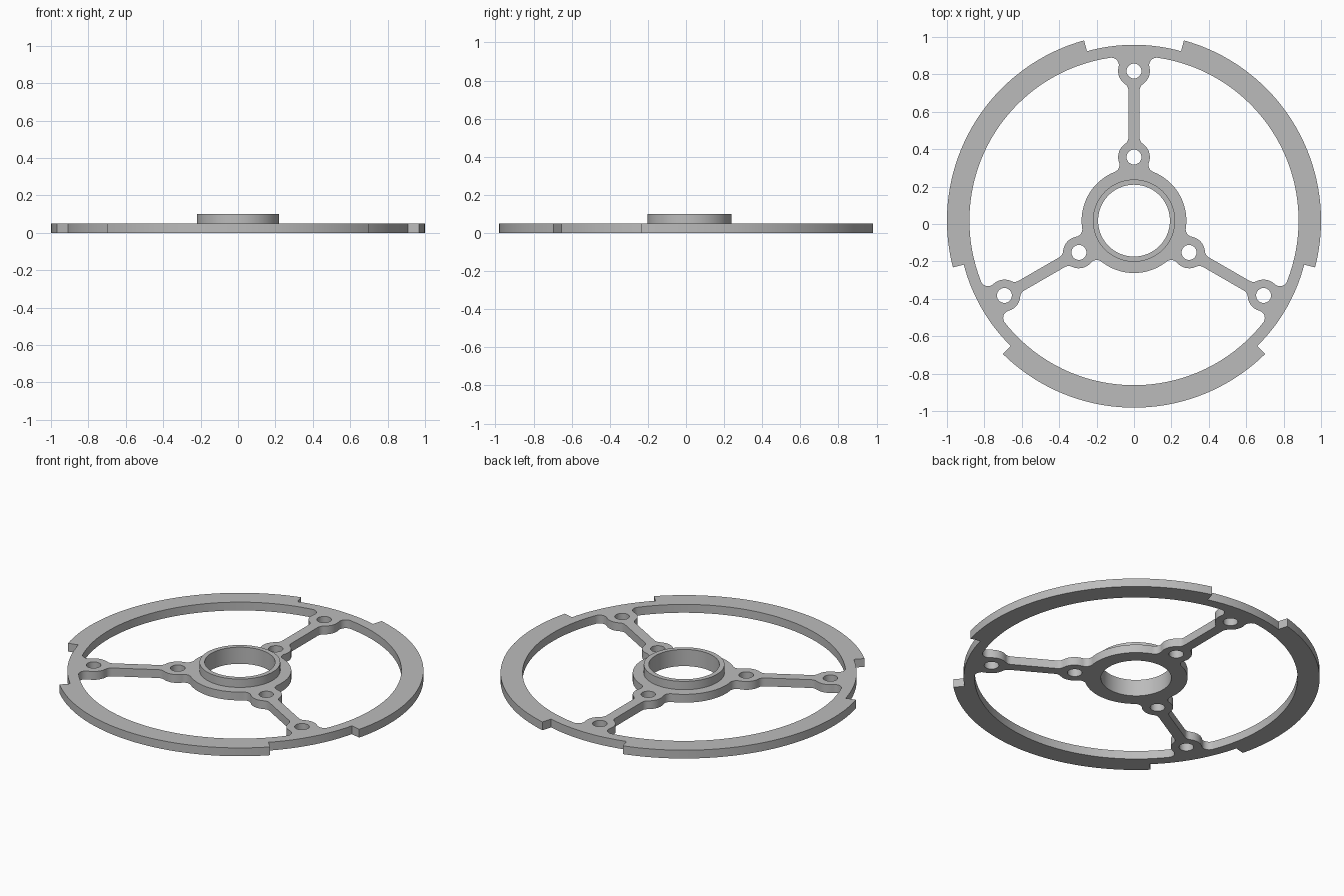
import bpy, bmesh
from math import sin, cos, pi, radians, sqrt, ceil
from mathutils import Vector, Matrix

CENTRE_Y = 0.018
THICK, COLLAR_TOP = 0.05, 0.10
RIM_R, NOTCH_R, RIM_IN = 1.0, 0.94, 0.88
HUB_R, COLLAR_R, BORE_R = 0.28, 0.22, 0.192
BOSS_R, HOLE_R, FILLET, SPOKE = 0.085, 0.04, 0.04, 0.03
OUTER_BOSS, INNER_BOSS = 0.80, 0.34
NOTCH_HALF = radians(15.5)
O = Vector((0, 0))

if "Cube" in bpy.data.objects:
    bpy.data.objects.remove(bpy.data.objects["Cube"], do_unlink=True)

grey = bpy.data.materials.new("plain grey")
grey.use_nodes = True
grey.diffuse_color = (0.5, 0.5, 0.5, 1)
grey.node_tree.nodes["Principled BSDF"].inputs["Base Color"].default_value = (0.5, 0.5, 0.5, 1)


def polar(r, a):
    """Point at angle a, measured clockwise from the spoke direction (+y)."""
    return Vector((r * sin(a), r * cos(a)))


def arc(c, p, q):
    """Shorter arc about c from p to q, without its last point."""
    u = p - c
    turn = u.angle_signed(q - c)
    n = max(4, ceil(abs(turn) / radians(3 if u.length > 0.2 else 11)))
    return [c + Matrix.Rotation(-turn * i / n, 2) @ u for i in range(n)]


def circle(c, r, n):
    return [c + polar(r, 2 * pi * i / n) for i in range(n)]


def toward(c, r, target):
    return c + (target - c).normalized() * r


def ring_fillet(r, boss_y):
    """Centre at distance r from the hub that also touches a boss."""
    reach = BOSS_R + FILLET
    y = (r * r + boss_y ** 2 - reach ** 2) / (2 * boss_y)
    return Vector((sqrt(r * r - y * y), y))


def window():
    """Opening between two spokes: one half traced, then mirrored."""
    outer, inner = Vector((0, OUTER_BOSS)), Vector((0, INNER_BOSS))
    x = SPOKE + FILLET
    dy = sqrt((BOSS_R + FILLET) ** 2 - x * x)
    f1, f4 = ring_fillet(RIM_IN - FILLET, OUTER_BOSS), ring_fillet(HUB_R + FILLET, INNER_BOSS)
    f2, f3 = Vector((x, OUTER_BOSS - dy)), Vector((x, INNER_BOSS + dy))
    mid = polar(1, pi / 3)
    rim_t, hub_t = toward(O, RIM_IN, f1), toward(O, HUB_R, f4)
    a, b = toward(outer, BOSS_R, f1), toward(outer, BOSS_R, f2)
    c, d = toward(inner, BOSS_R, f3), toward(inner, BOSS_R, f4)
    s, t = Vector((SPOKE, f2.y)), Vector((SPOKE, f3.y))
    half = (arc(O, mid * RIM_IN, rim_t) + arc(f1, rim_t, a) + arc(outer, a, b)
            + arc(f2, b, s) + [s] + arc(f3, t, c) + arc(inner, c, d)
            + arc(f4, d, hub_t) + arc(O, hub_t, mid * HUB_R) + [mid * HUB_R])
    mirrored = [mid * (2 * p.dot(mid)) - p for p in half[1:-1]]
    return half + mirrored[::-1]


def turned(points, k):
    m = Matrix.Rotation(k * 2 * pi / 3, 2)
    return [m @ p for p in points]


# Outer edge with three shallow notches, centred on the spokes
edge = []
for k in range(3):
    a0 = k * 2 * pi / 3
    edge += [polar(NOTCH_R, a0 + NOTCH_HALF * (i / 8 - 1)) for i in range(17)]
    span = 2 * pi / 3 - 2 * NOTCH_HALF
    edge += [polar(RIM_R, a0 + NOTCH_HALF + span * i / 36) for i in range(37)]

# Openings, screw holes and bore
loops = [edge, circle(O, BORE_R, 96)]
for k in range(3):
    loops.append(turned(window(), k))
    for y in (OUTER_BOSS, INNER_BOSS):
        loops.append(turned(circle(Vector((0, y)), HOLE_R, 32), k))


def finish(obj):
    obj.data.materials.clear()
    obj.data.materials.append(grey)
    bpy.ops.object.select_all(action='DESELECT')
    obj.select_set(True)
    bpy.context.view_layer.objects.active = obj
    bpy.ops.object.shade_smooth_by_angle(angle=radians(30))


# Flat plate: rim, spokes, bosses and hub in one extruded profile
curve = bpy.data.curves.new("wheel_plate", 'CURVE')
curve.dimensions = '2D'
curve.fill_mode = 'BOTH'
curve.extrude = THICK / 2
for pts in loops:
    sp = curve.splines.new('POLY')
    sp.points.add(len(pts) - 1)
    for point, p in zip(sp.points, pts):
        point.co = (p.x, p.y, 0, 1)
    sp.use_cyclic_u = True
plate = bpy.data.objects.new("wheel_plate", curve)
plate.location = (0, CENTRE_Y, THICK / 2)
bpy.context.collection.objects.link(plate)
bpy.ops.object.select_all(action='DESELECT')
plate.select_set(True)
bpy.context.view_layer.objects.active = plate
bpy.ops.object.convert(target='MESH')
plate = bpy.context.view_layer.objects.active
bm = bmesh.new()
bm.from_mesh(plate.data)
bmesh.ops.remove_doubles(bm, verts=bm.verts, dist=0.0001)
bmesh.ops.recalc_face_normals(bm, faces=bm.faces)
bm.to_mesh(plate.data)
bm.free()
finish(plate)

# Raised collar around the bore, open where it meets the plate
bm = bmesh.new()
profile = [(COLLAR_R, THICK), (COLLAR_R, COLLAR_TOP), (BORE_R, COLLAR_TOP), (BORE_R, THICK)]
vs = [bm.verts.new((r, 0, z)) for r, z in profile]
es = [bm.edges.new(pair) for pair in zip(vs, vs[1:])]
bmesh.ops.spin(bm, geom=vs + es, axis=(0, 0, 1), cent=(0, 0, 0), angle=2 * pi, steps=96, use_merge=True)
bmesh.ops.remove_doubles(bm, verts=bm.verts, dist=0.0001)
bmesh.ops.recalc_face_normals(bm, faces=bm.faces)
top = max(bm.faces, key=lambda f: f.calc_center_median().z)
if top.normal.z < 0:
    bmesh.ops.reverse_faces(bm, faces=bm.faces)
mesh = bpy.data.meshes.new("centre_collar")
bm.to_mesh(mesh)
bm.free()
collar = bpy.data.objects.new("centre_collar", mesh)
collar.location.y = CENTRE_Y
bpy.context.collection.objects.link(collar)
finish(collar)
